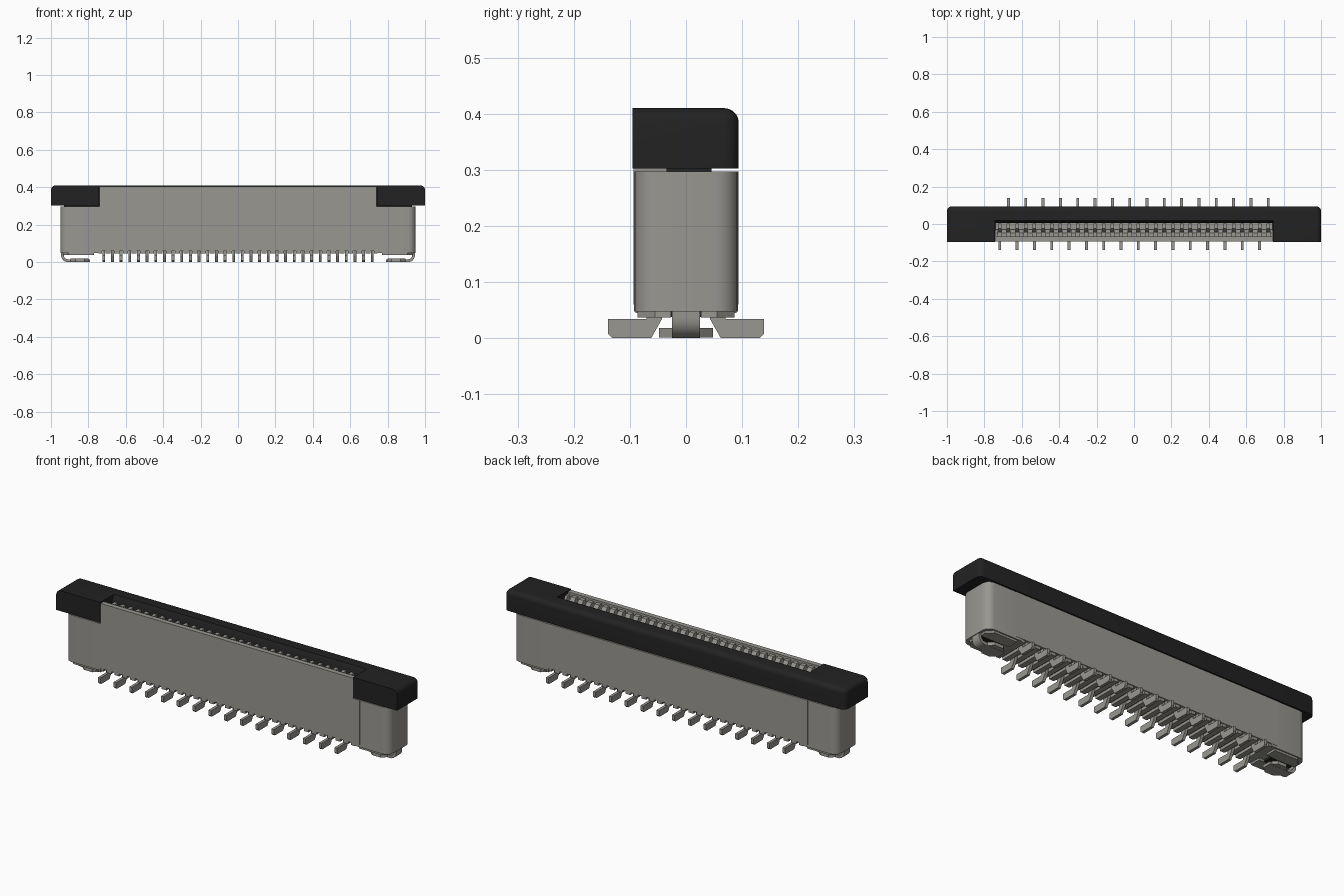
import bpy
import bmesh
import math

old = bpy.data.objects.get("Cube")
if old:
    bpy.data.objects.remove(old, do_unlink=True)


def material(name, rgb):
    m = bpy.data.materials.new(name)
    m.use_nodes = True
    m.diffuse_color = (*rgb, 1)
    b = m.node_tree.nodes["Principled BSDF"]
    b.inputs["Base Color"].default_value = (*rgb, 1)
    b.inputs["Roughness"].default_value = 0.6
    return m


GREY = material("warm grey", (0.32, 0.31, 0.285))
BLACK = material("black plastic", (0.016, 0.016, 0.016))


def finish(name, bm, mat, smooth=False):
    bmesh.ops.recalc_face_normals(bm, faces=bm.faces)
    me = bpy.data.meshes.new(name)
    bm.to_mesh(me)
    bm.free()
    me.materials.append(mat)
    ob = bpy.data.objects.new(name, me)
    bpy.context.collection.objects.link(ob)
    if smooth:
        shade(ob)
    return ob


def shade(ob):
    bpy.ops.object.select_all(action='DESELECT')
    ob.select_set(True)
    bpy.context.view_layer.objects.active = ob
    bpy.ops.object.shade_smooth_by_angle(angle=math.radians(35))


def add_box(bm, x0, x1, y0, y1, z0, z1):
    verts = bmesh.ops.create_cube(bm, size=1)["verts"]
    for v in verts:
        v.co = (x1 if v.co.x > 0 else x0, y1 if v.co.y > 0 else y0, z1 if v.co.z > 0 else z0)


def add_prism(bm, pts, axis, a, b):
    """Extrude a 2D outline from a to b along axis x, y or z."""
    def place(p, t):
        return {'x': (t, *p), 'y': (p[0], t, p[1]), 'z': (*p, t)}[axis]
    lo = [bm.verts.new(place(p, a)) for p in pts]
    hi = [bm.verts.new(place(p, b)) for p in pts]
    bm.faces.new(lo)
    bm.faces.new(hi[::-1])
    for i in range(len(pts)):
        j = (i + 1) % len(pts)
        bm.faces.new((lo[i], lo[j], hi[j], hi[i]))


def box(name, dims, mat):
    bm = bmesh.new()
    add_box(bm, *dims)
    return finish(name, bm, mat)


def round_edges(bm, test, r, segments=5):
    """Bevel the edges whose midpoint and direction pass the test."""
    picked = [e for e in bm.edges
              if test((e.verts[0].co + e.verts[1].co) / 2, e.verts[1].co - e.verts[0].co)]
    bmesh.ops.bevel(bm, geom=picked, offset=r, segments=segments, profile=0.5, affect='EDGES')


N = 32
PITCH = 0.0463
XS = [(i - (N - 1) / 2) * PITCH for i in range(N)]
GAPS = [(i - N / 2) * PITCH for i in range(N + 1)]

# Housing: long core and tall front wall
box("housing_core", (-0.78, 0.78, -0.094, 0.094, 0.06, 0.297), GREY)
box("front_wall", (-0.74, 0.74, -0.094, -0.068, 0.07, 0.405), GREY)

# Slot floor, comb teeth and contact tips inside the slot
box("slot_floor", (-0.74, 0.74, -0.045, 0.03, 0.29, 0.34), GREY)
bm = bmesh.new()
for x in GAPS:
    a, b = max(x - 0.014, -0.74), min(x + 0.014, 0.74)
    add_prism(bm, [(-0.07, 0.29), (-0.07, 0.395), (-0.047, 0.395), (-0.03, 0.37), (-0.03, 0.29)],
              'x', a, b)
finish("slot_teeth", bm, GREY)
bm = bmesh.new()
for x in XS:
    add_prism(bm, [(-0.04, 0.33), (-0.04, 0.36), (-0.025, 0.38), (0.002, 0.38), (0.002, 0.33)],
              'x', x - 0.009, x + 0.009)
finish("contact_tips", bm, GREY)

# Ribs under the housing, between the pins
bm = bmesh.new()
for x in GAPS:
    add_box(bm, max(x - 0.014, -0.745), min(x + 0.014, 0.745), -0.09, 0.09, 0.045, 0.065)
finish("bottom_ribs", bm, GREY)

# Solder pins, alternating front and back
foot = [(-0.139, 0.034), (-0.139, 0.008), (-0.131, 0.0), (-0.062, 0.0),
        (-0.043, 0.034), (-0.036, 0.065), (-0.07, 0.065), (-0.07, 0.034)]
for name, start, side in (("front_pins", 0, 1), ("back_pins", 1, -1)):
    bm = bmesh.new()
    for x in XS[start::2]:
        add_prism(bm, [(side * y, z) for y, z in foot], 'x', x - 0.0075, x + 0.0075)
    finish(name, bm, GREY)

# Both ends: rounded housing block, base rims and hold-down tab
R, T, N_ARC = 0.036, 0.015, 6
for s, side in ((1, "left"), (-1, "right")):
    bm = bmesh.new()
    add_box(bm, *sorted((s * 0.742, s * 0.95)), -0.0925, 0.0925, 0.048, 0.297)
    round_edges(bm, lambda m, d: abs(m.x) > 0.9 and abs(d.z) > 0.1, 0.04)
    finish(side + "_end_block", bm, GREY, True)

    bm = bmesh.new()
    for y in (1, -1):
        outline = [(0.77, 0.027), (0.935, 0.027), (0.935, 0.055), (0.905, 0.086), (0.77, 0.086)]
        add_prism(bm, [(s * px, y * py) for px, py in outline], 'z', 0.037, 0.05)
    finish(side + "_base_rims", bm, GREY)
    box(side + "_latch_foot", (*sorted((s * 0.80, s * 0.925)), -0.035, 0.035, 0.038, 0.05), BLACK)

    # Bent metal strip
    def arc(r):
        steps = [math.pi / 2 * i / N_ARC for i in range(N_ARC + 1)]
        return [(s * (0.91 + r * math.cos(t)), R - r * math.sin(t)) for t in steps]
    path = ([(s * (0.91 + R), 0.07)] + arc(R) + [(s * 0.79, 0), (s * 0.79, T)]
            + arc(R - T)[::-1] + [(s * (0.91 + R - T), 0.07)])
    bm = bmesh.new()
    add_prism(bm, path, 'y', -0.025, 0.025)
    finish(side + "_hold_down_tab", bm, GREY, True)

    # Wide solder plate
    plate = [(0.80, -0.03), (0.82, -0.048), (0.87, -0.048), (0.895, -0.025),
             (0.895, 0.025), (0.87, 0.048), (0.82, 0.048), (0.80, 0.03)]
    bm = bmesh.new()
    add_prism(bm, [(s * x, y) for x, y in plate], 'z', 0.001, 0.018)
    finish(side + "_solder_plate", bm, GREY)

# Latch neck between housing and cap
box("latch_neck", (-0.93, 0.93, -0.035, 0.045, 0.28, 0.31), BLACK)

# Cap with rounded back and ends, open over the slot
bm = bmesh.new()
add_box(bm, -1, 1, -0.095, 0.094, 0.302, 0.41)
round_edges(bm, lambda m, d: (m.z > 0.4 and (m.y > 0.05 or abs(m.x) > 0.9))
            or (m.y > 0.05 and abs(m.x) > 0.9 and abs(d.z) > 0.05), 0.026)
cap = finish("latch_cap", bm, BLACK)
bm = bmesh.new()
add_prism(bm, [(-0.2, 0.2), (0.005, 0.2), (0.005, 0.385), (0.026, 0.42), (-0.2, 0.42)],
          'x', -0.742, 0.742)
cutter = finish("slot_cutter", bm, BLACK)
cutter.hide_render = True
mod = cap.modifiers.new("slot", 'BOOLEAN')
mod.operation = 'DIFFERENCE'
mod.solver = 'EXACT'
mod.object = cutter
bpy.context.view_layer.objects.active = cap
bpy.ops.object.modifier_apply(modifier=mod.name)
bpy.data.objects.remove(cutter, do_unlink=True)
shade(cap)
